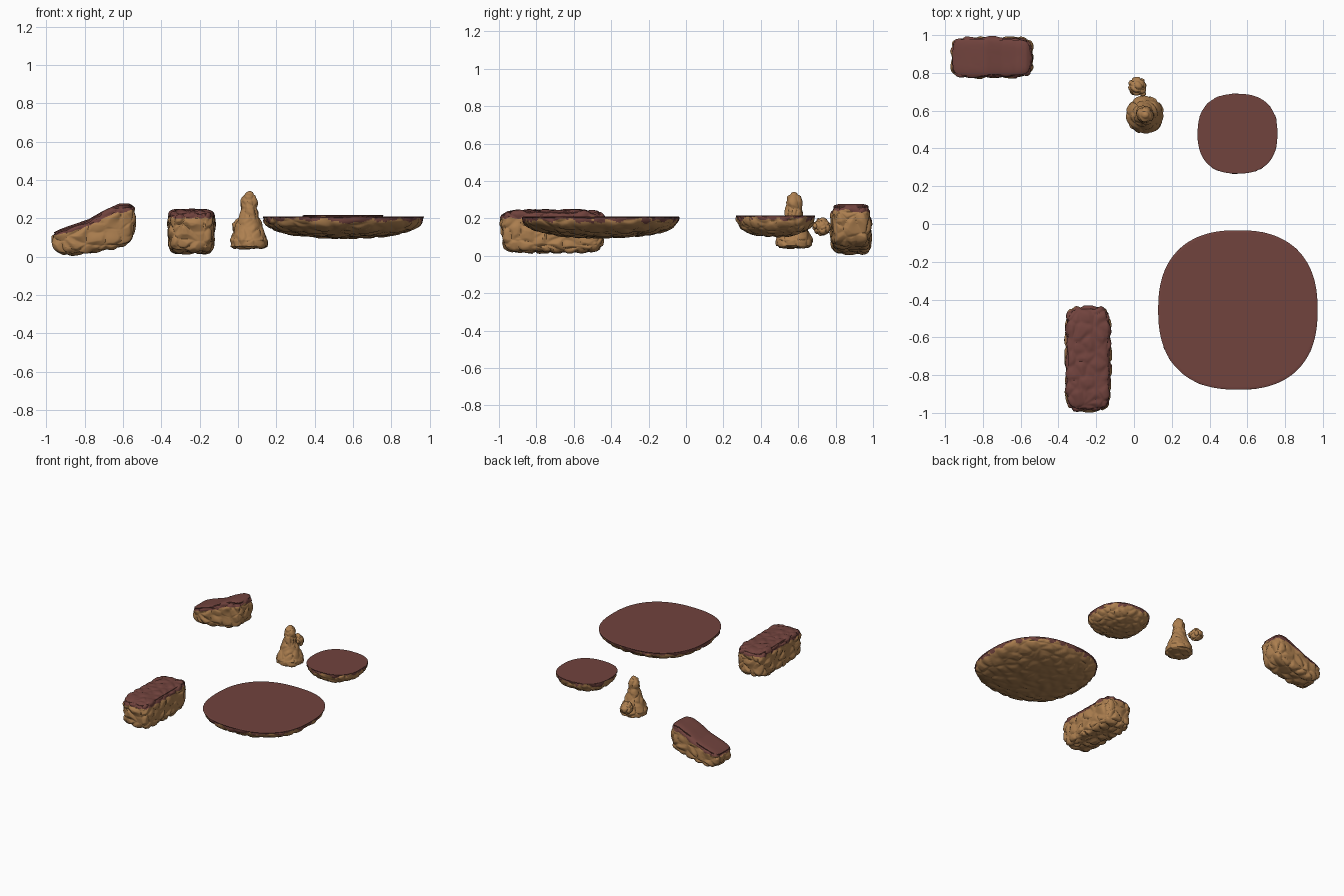
import bpy, bmesh, math
from mathutils import Vector, noise

if "Cube" in bpy.data.objects:
    bpy.data.objects.remove(bpy.data.objects["Cube"])


def material(name, color):
    m = bpy.data.materials.new(name)
    m.diffuse_color = (*color, 1)
    m.use_nodes = True
    m.node_tree.nodes["Principled BSDF"].inputs["Base Color"].default_value = m.diffuse_color
    return m


ROCK = material("rock", (0.42, 0.215, 0.08))
SOIL = material("soil", (0.165, 0.056, 0.047))


def lerp(points, x):
    """Piecewise-linear lookup in a list of (x, value) pairs."""
    for (x0, v0), (x1, v1) in zip(points, points[1:]):
        if x <= x1:
            return v0 + (v1 - v0) * max(0, (x - x0) / (x1 - x0))
    return points[-1][1]


def chunk(p, size):
    """Cracked-stone height: plateaus near 0, grooves toward -1."""
    q = p / size
    q = q + 0.25 * noise.noise_vector(q)
    d = noise.voronoi(q)[0]
    return min(1.0, (d[1] - d[0]) * 2.2) - 1.0 + 0.25 * noise.noise(q * 0.8)


def rock(name, place, k, cuts, size, amp, top_amp=1.0, soil=None):
    """Rounded cube of exponent k, moved by place(), then displaced into stone."""
    bm = bmesh.new()
    bmesh.ops.create_cube(bm, size=2)
    bmesh.ops.subdivide_edges(bm, edges=bm.edges[:], cuts=cuts, use_grid_fill=True)
    unit_z = {}
    for i, v in enumerate(bm.verts):
        c = v.co
        c /= sum(abs(a) ** k for a in c) ** (1 / k)
        unit_z[i] = c.z
        v.co = place(c.copy())
    bm.verts.index_update()
    bm.normal_update()
    moves = []
    for v in bm.verts:
        w = top_amp if v.normal.z > 0.8 else 1.0
        moves.append(v.normal * chunk(v.co, size) * amp * w)
    for v, m in zip(bm.verts, moves):
        v.co += m
    if soil is not None:
        for f in bm.faces:
            h = sum(unit_z[v.index] for v in f.verts) / 4
            h += 0.4 * noise.noise(f.calc_center_median() * 25) * (1 - abs(h))
            f.material_index = int(h > soil)
    me = bpy.data.meshes.new(name)
    bm.to_mesh(me)
    bm.free()
    me.materials.append(ROCK)
    me.materials.append(SOIL)
    ob = bpy.data.objects.new(name, me)
    bpy.context.collection.objects.link(ob)
    bpy.ops.object.select_all(action='DESELECT')
    ob.select_set(True)
    bpy.context.view_layer.objects.active = ob
    bpy.ops.object.shade_smooth_by_angle(angle=math.radians(35))


# Flat-topped dish islands
def dish(cx, cy, r, rim, depth):
    def place(c):
        z = rim + 0.004 * min(1, c.z * 3) if c.z > 0 else rim + depth * c.z
        return Vector((cx + r * c.x, cy + r * c.y, z))
    return place


rock("large_dish_island", dish(0.55, -0.455, 0.423, 0.205, 0.114), 2.4, 56, 0.09, 0.009, 0, -0.2)
rock("small_dish_island", dish(0.548, 0.478, 0.213, 0.211, 0.114), 2.4, 44, 0.06, 0.008, 0, -0.15)


# Long block island
def block(c):
    taper = 1 - 0.06 * (1 - c.z) / 2
    return Vector((-0.243 + 0.128 * taper * c.x, -0.713 + 0.288 * taper * c.y,
                   0.130 + 0.119 * c.z))


rock("block_island", block, 5.5, 56, 0.075, 0.013, 0.6, 0.62)

# Ramp island with a sloping top
RAMP_TOP = [(-0.97, 0.136), (-0.93, 0.146), (-0.85, 0.170), (-0.78, 0.194), (-0.70, 0.240),
            (-0.62, 0.277), (-0.57, 0.286), (-0.53, 0.283)]
RAMP_BASE = [(-0.97, 0.02), (-0.90, -0.001), (-0.80, 0.009), (-0.65, 0.034), (-0.56, 0.052),
             (-0.53, 0.069)]


def ramp(c):
    narrow = 1 - 0.12 * ((1 - c.z) / 2) ** 2
    x = -0.752 + 0.224 * c.x * narrow ** 0.5
    hi, lo = lerp(RAMP_TOP, x), lerp(RAMP_BASE, x)
    return Vector((x, 0.882 + 0.116 * narrow * c.y, lo + (hi - lo) * (c.z + 1) / 2))


rock("ramp_island", ramp, 5, 52, 0.085, 0.012, 0.05, 0.6)

# Standing stone
SPIRE_R = [(0.036, 0), (0.038, 0.08), (0.05, 0.1), (0.085, 0.104), (0.12, 0.088), (0.17, 0.07),
           (0.21, 0.055), (0.25, 0.047), (0.29, 0.046), (0.32, 0.037), (0.340, 0.018), (0.347, 0)]
dist, arc = 0, [(0, SPIRE_R[0])]
for a, b in zip(SPIRE_R, SPIRE_R[1:]):
    dist += math.dist(a, b)
    arc.append((dist, b))


def spire(c):
    s = (0.5 + math.asin(max(-1, min(1, c.z))) / math.pi) * dist
    z = lerp([(d, p[0]) for d, p in arc], s)
    r = lerp([(d, p[1]) for d, p in arc], s)
    h = math.hypot(c.x, c.y) or 1
    return Vector((0.058 + r * c.x / h, 0.577 + r * c.y / h, z))


rock("standing_stone", spire, 2, 40, 0.065, 0.008)

# Small boulder and the pebble joining it to the stone
for name, centre, r, cuts in (("boulder", (0.018, 0.728, 0.153), 0.052, 24),
                              ("pebble", (0.045, 0.688, 0.155), 0.02, 10)):
    rock(name, lambda c: Vector(centre) + c * r, 2, cuts, 0.045, 0.008)

# Rest the set on the ground plane
meshes = [o for o in bpy.data.objects if o.type == 'MESH']
low = min(v.co.z for o in meshes for v in o.data.vertices)
for o in meshes:
    o.location.z = 0.004 - low
